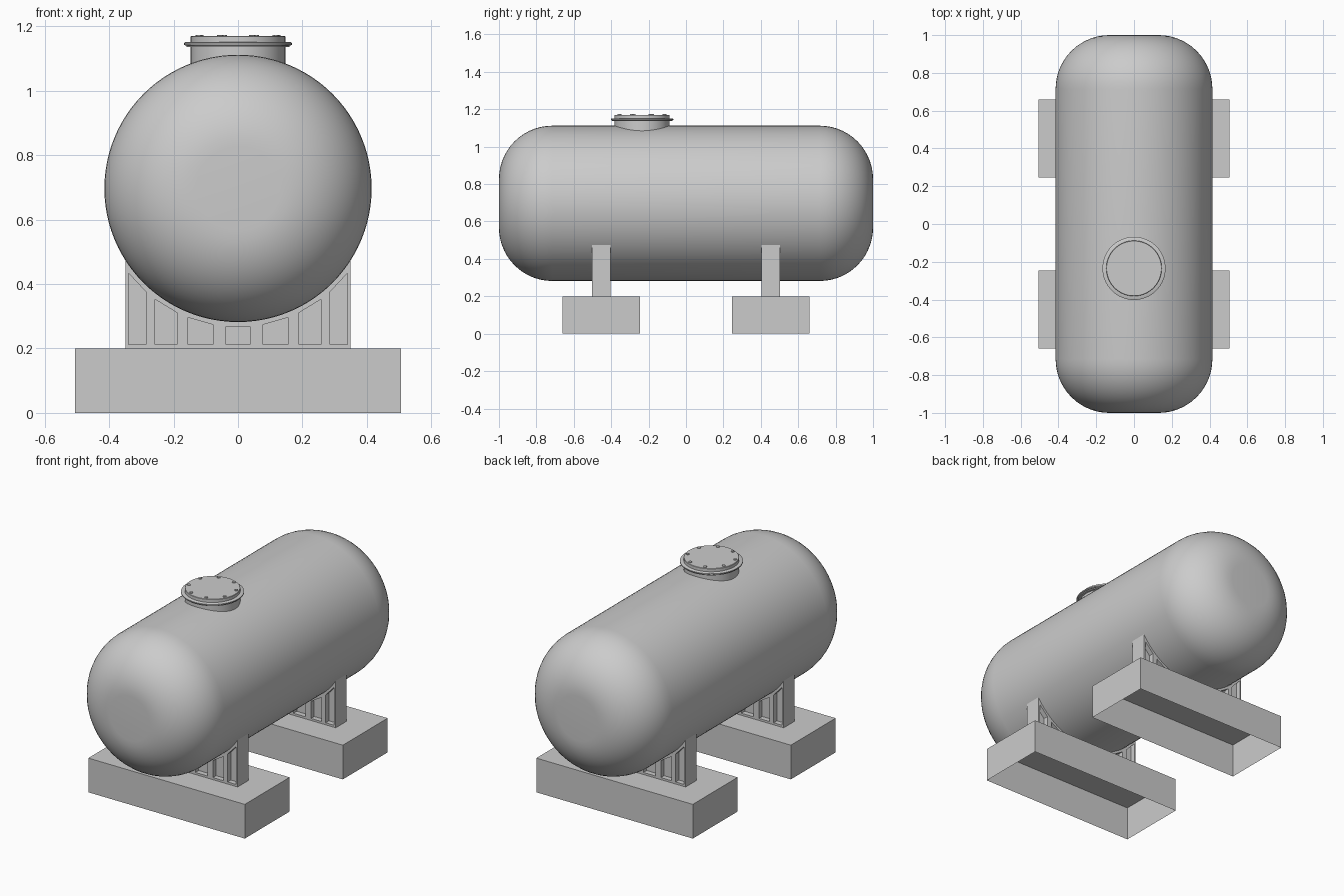
import bpy, bmesh
from math import sin, cos, pi, radians, sqrt

if "Cube" in bpy.data.objects:
    bpy.data.objects.remove(bpy.data.objects["Cube"])

TANK_R, TANK_Z = 0.415, 0.697


def finish(name, bm, location=(0, 0, 0), rotation=(0, 0, 0), smooth=True):
    bmesh.ops.recalc_face_normals(bm, faces=bm.faces)
    mesh = bpy.data.meshes.new(name)
    bm.to_mesh(mesh)
    bm.free()
    obj = bpy.data.objects.new(name, mesh)
    bpy.context.collection.objects.link(obj)
    obj.location, obj.rotation_euler = location, rotation
    if smooth:
        bpy.ops.object.select_all(action='DESELECT')
        obj.select_set(True)
        bpy.context.view_layer.objects.active = obj
        bpy.ops.object.shade_smooth_by_angle(angle=radians(35))
    return obj


def lathe(name, profile, segments, location, rotation=(0, 0, 0)):
    """Revolve (radius, height) points about z; radius 0 closes the end."""
    bm = bmesh.new()
    verts = [bm.verts.new((r, 0, z)) for r, z in profile]
    edges = [bm.edges.new(pair) for pair in zip(verts, verts[1:])]
    bmesh.ops.spin(bm, geom=verts + edges, cent=(0, 0, 0), axis=(0, 0, 1),
                   angle=2 * pi, steps=segments, use_merge=True)
    bmesh.ops.remove_doubles(bm, verts=bm.verts, dist=1e-5)
    return finish(name, bm, location, rotation)


# Tank shell: cylinder with generously rounded, flat-centred ends
FILLET, STEPS = 0.285, 14
end = [(TANK_R - FILLET + FILLET * cos(a), 1 - FILLET + FILLET * sin(a))
       for a in (i * pi / 2 / STEPS for i in range(STEPS + 1))]
end.append((0, 1))
profile = [(r, -y) for r, y in reversed(end)] + end
lathe("tank_shell", profile, 96, (0, 0, TANK_Z), (pi / 2, 0, 0))

# Manhole: neck, stepped flange and lid
HATCH_Y = -0.235
lathe("manhole_neck", [(0.147, 1.07), (0.147, 1.137)], 64, (0, HATCH_Y, 0))
lathe("manhole_flange", [(0.14, 1.136), (0.160, 1.136), (0.160, 1.141), (0.164, 1.141),
                         (0.167, 1.143), (0.167, 1.149), (0.164, 1.151), (0.14, 1.151)],
      64, (0, HATCH_Y, 0))
lathe("manhole_lid", [(0.147, 1.149), (0.147, 1.168), (0.145, 1.170), (0, 1.170)],
      64, (0, HATCH_Y, 0))

# Lid bolts
for i in range(8):
    a = radians(20 + 45 * i)
    lathe(f"lid_bolt_{i + 1}", [(0.010, 1.165), (0.010, 1.174), (0, 1.174)], 6,
          (0.130 * cos(a), HATCH_Y + 0.130 * sin(a), 0))


def arc_z(x, radius):
    return TANK_Z - sqrt(radius ** 2 - x ** 2)


def saddle(name, y):
    """Cradle with recessed panels on both faces, curved to fit the tank."""
    half = [0.038, 0.077, 0.155, 0.190, 0.257, 0.285, 0.340, 0.350]
    xs = [-x for x in reversed(half)] + [0] + half
    bm = bmesh.new()
    cols = [[bm.verts.new((x, -0.05, z)) for z in
             (0.2, 0.212, arc_z(x, 0.430), arc_z(x, TANK_R - 0.002))] for x in xs]
    panels = []
    for i, (a, b) in enumerate(zip(cols, cols[1:])):
        for j in range(3):
            face = bm.faces.new((a[j], b[j], b[j + 1], a[j + 1]))
            if j == 1 and i in (1, 3, 5, 7, 8, 10, 12, 14):
                panels.append(face)
    # Push the panels in
    new = bmesh.ops.extrude_face_region(bm, geom=panels)["geom"]
    bmesh.ops.delete(bm, geom=panels, context='FACES')
    bmesh.ops.translate(bm, verts=[v for v in new if isinstance(v, bmesh.types.BMVert)],
                        vec=(0, 0.03, 0))
    # End plates run back to the middle plane
    sides = [e for e in bm.edges if all(abs(abs(v.co.x) - 0.35) < 1e-4 for v in e.verts)]
    new = bmesh.ops.extrude_edge_only(bm, edges=sides)["geom"]
    for v in new:
        if isinstance(v, bmesh.types.BMVert):
            v.co.y = 0
    obj = finish(name, bm, (0, y, 0), smooth=False)
    mirror = obj.modifiers.new("both_faces", 'MIRROR')
    mirror.use_axis = (False, True, False)


def plinth(name, y):
    """Box base, open underneath."""
    bm = bmesh.new()
    bmesh.ops.create_cube(bm, size=1)
    bmesh.ops.scale(bm, verts=bm.verts, vec=(1.012, 0.414, 0.2))
    bmesh.ops.translate(bm, verts=bm.verts, vec=(0, 0, 0.1))
    bottom = [f for f in bm.faces if f.normal.z < -0.5]
    bmesh.ops.delete(bm, geom=bottom, context='FACES_ONLY')
    finish(name, bm, (0, y, 0), smooth=False)


# Front and back supports
for label, side in (("front", -1), ("back", 1)):
    saddle(f"{label}_saddle", side * 0.453)
    plinth(f"{label}_plinth", side * 0.453)
